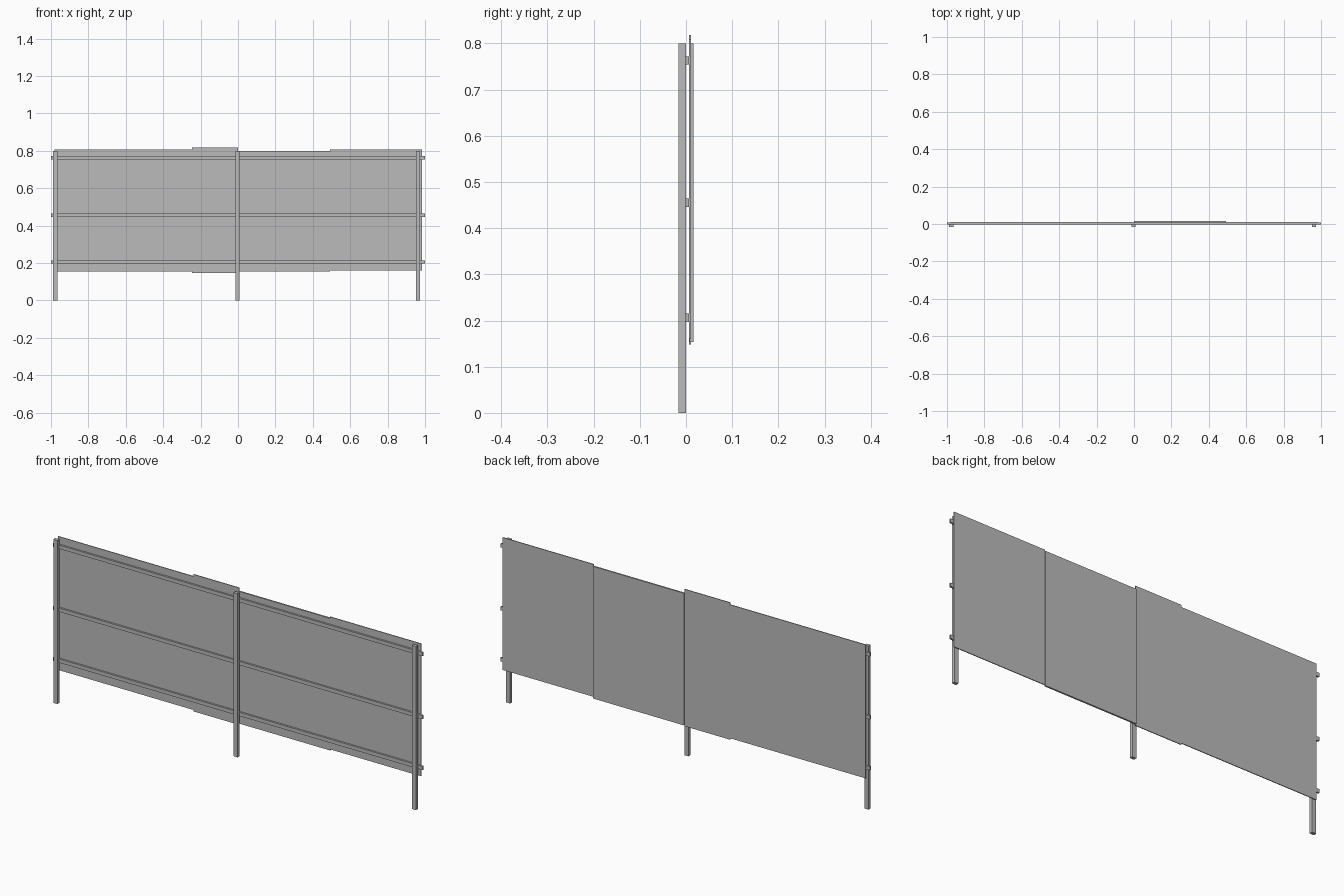
import bpy

old = bpy.data.objects.get("Cube")
if old:
    bpy.data.objects.remove(old, do_unlink=True)

grey = bpy.data.materials.new("plain grey")
grey.use_nodes = True
colour = (0.5, 0.5, 0.5, 1)
grey.diffuse_color = colour
grey.node_tree.nodes["Principled BSDF"].inputs["Base Color"].default_value = colour


def box(name, x, y, z):
    """Box spanning the given (low, high) range on each axis."""
    spans = (x, y, z)
    bpy.ops.mesh.primitive_cube_add(size=1, location=[sum(s) / 2 for s in spans])
    ob = bpy.context.object
    ob.name = name
    ob.scale = [s[1] - s[0] for s in spans]
    bpy.ops.object.transform_apply(location=False, rotation=False, scale=True)
    ob.data.materials.append(grey)
    return ob


# Upright posts
for side, x in (("right", -0.977), ("middle", -0.002), ("left", 0.963)):
    box(side + "_post", (x - 0.011, x + 0.011), (-0.016, 0), (0, 0.8))

# Horizontal rails
for level, z in (("lower", 0.206), ("middle", 0.455), ("upper", 0.763)):
    box(level + "_rail", (-1, 1), (-0.002, 0.007), (z - 0.009, z + 0.009))

# Thin boards, one of them set further back
thin = (0.007, 0.011)
box("right_panel", (-0.98, -0.247), thin, (0.155, 0.808))
box("tall_panel", (-0.247, 0), thin, (0.148, 0.818))
box("set_back_panel", (0, 0.492), (0.008, 0.016), (0.154, 0.8))
box("left_panel", (0.492, 0.984), thin, (0.16, 0.808))
